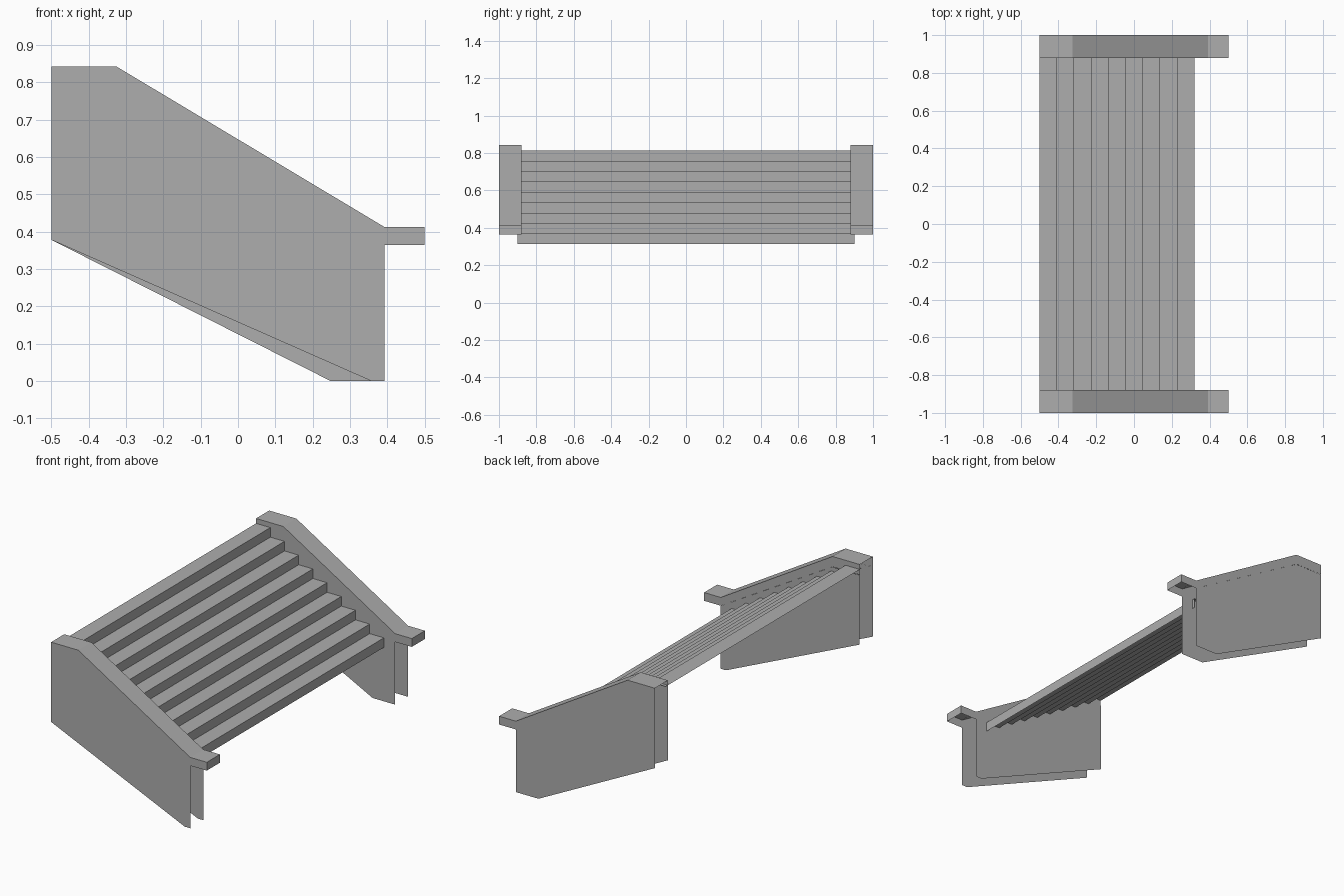
import bpy
import bmesh

cube = bpy.data.objects.get("Cube")
if cube:
    bpy.data.objects.remove(cube, do_unlink=True)

grey = bpy.data.materials.new("concrete grey")
grey.use_nodes = True
tone = (0.42, 0.42, 0.42, 1)
grey.diffuse_color = tone
shader = next(n for n in grey.node_tree.nodes if n.type == 'BSDF_PRINCIPLED')
shader.inputs["Base Color"].default_value = tone


def finish(name, bm):
    mesh = bpy.data.meshes.new(name)
    bm.to_mesh(mesh)
    bm.free()
    mesh.materials.append(grey)
    obj = bpy.data.objects.new(name, mesh)
    bpy.context.collection.objects.link(obj)
    return obj


def strip(bm, profile, y0, y1):
    """Sweep an open x-z profile across y as a sheet."""
    rows = [[bm.verts.new((x, y, z)) for y in (y0, y1)] for x, z in profile]
    for a, b in zip(rows, rows[1:]):
        bm.faces.new((a[0], b[0], b[1], a[1]))


def panel(bm, outline, y, outward):
    """Flat x-z panel facing along y."""
    verts = [bm.verts.new((x, y, z)) for x, z in outline]
    face = bm.faces.new(verts)
    face.normal_update()
    if face.normal.y * outward < 0:
        face.normal_flip()


# Shared rail lines
BACK, FRONT, TIP = -0.5, 0.393, 0.5
rail_top = [(BACK, 0.842), (-0.325, 0.842), (FRONT, 0.412), (TIP, 0.412)]
rail_under = [(BACK, 0.782), (-0.325, 0.782), (FRONT, 0.364), (TIP, 0.364)]

# Stair flight: one folded sheet of risers and treads
STEPS, RUN, RISE = 9, 0.0912, 0.0556
path = [(0.321, 0.313)]
for i in range(STEPS):
    x, z = path[-1]
    path += [(x, z + RISE), (x - RUN, z + RISE)]
bm = bmesh.new()
strip(bm, path, -0.9, 0.9)
bmesh.ops.reverse_faces(bm, faces=bm.faces[:])
stairs = finish("stair_flight", bm)
stairs.data.update()
if stairs.data.polygons[1].normal.z < 0:
    stairs.data.flip_normals()

# Each side: a hollow coping open below, over two wall skins
for side, sign, toe, inner in (("front", -1, 0.357, 0.877), ("back", 1, 0.248, 0.88)):
    bm = bmesh.new()
    y0, y1 = sorted((sign * 0.88, sign))
    strip(bm, rail_top, y0, y1)
    strip(bm, [rail_top[-1], rail_under[-1]], y0, y1)
    for f in bm.faces:
        f.normal_update()
        if f.normal.z + f.normal.x < 0:
            f.normal_flip()
    cheek = rail_top + rail_under[::-1]
    panel(bm, cheek, y0, -1)
    panel(bm, cheek, y1, 1)
    bmesh.ops.remove_doubles(bm, verts=bm.verts[:], dist=0.0001)
    finish(side + "_coping", bm)

    wall = rail_under[:3] + [(FRONT, 0), (toe, 0), (BACK, 0.378)]
    for skin, y, way in (("outer", 0.999, sign), ("inner", inner, -sign)):
        bm = bmesh.new()
        panel(bm, wall, sign * y, way)
        finish(side + "_" + skin + "_wall", bm)
